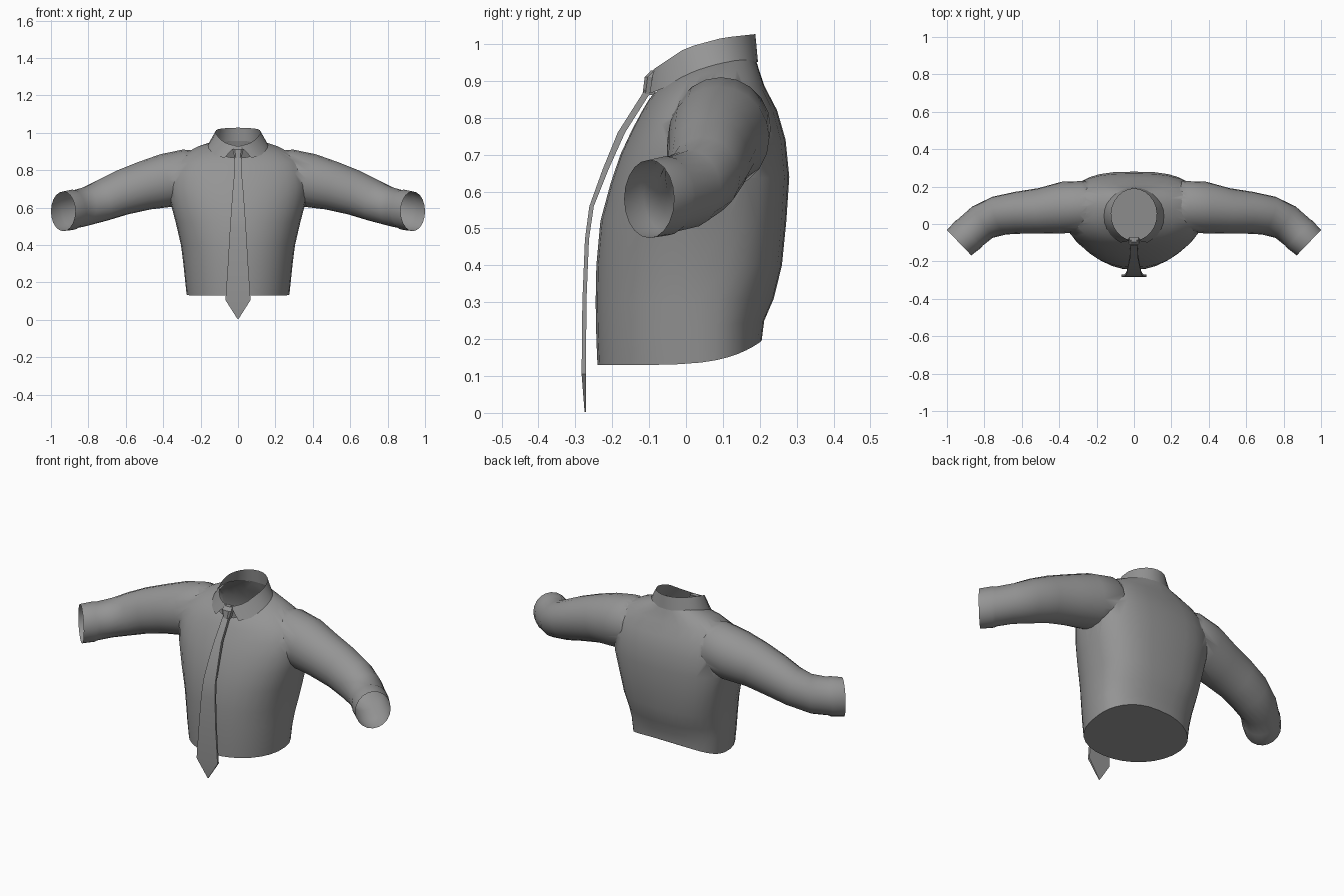
import bpy, bmesh, math
from mathutils import Vector

if "Cube" in bpy.data.objects:
    bpy.data.objects.remove(bpy.data.objects["Cube"])

grey = bpy.data.materials.new("shirt grey")
grey.diffuse_color = (0.30, 0.30, 0.30, 1)
grey.use_nodes = True
grey.node_tree.nodes["Principled BSDF"].inputs["Base Color"].default_value = grey.diffuse_color


def smooth(ob, angle):
    bpy.ops.object.select_all(action='DESELECT')
    ob.select_set(True)
    bpy.context.view_layer.objects.active = ob
    bpy.ops.object.shade_smooth_by_angle(angle=math.radians(angle))


def finish(name, bm, angle=40):
    bmesh.ops.recalc_face_normals(bm, faces=bm.faces[:])
    me = bpy.data.meshes.new(name)
    bm.to_mesh(me)
    bm.free()
    ob = bpy.data.objects.new(name, me)
    bpy.context.collection.objects.link(ob)
    me.materials.append(grey)
    smooth(ob, angle)
    return ob


def loft(bm, rings, closed=True, caps=True):
    vs = [[bm.verts.new(p) for p in r] for r in rings]
    n = len(vs[0])
    for a, b in zip(vs, vs[1:]):
        for i in range(n if closed else n - 1):
            j = (i + 1) % n
            bm.faces.new((a[i], a[j], b[j], b[i]))
    if caps:
        bm.faces.new(vs[0])
        bm.faces.new(vs[-1])
    return vs


def interp(table, t):
    for (a, u), (b, v) in zip(table, table[1:]):
        if t <= b:
            return u + (v - u) * max(0, (t - a) / (b - a))
    return table[-1][1]


# torso: tilted rings (z front, z back, half width, y front, y back, z bulge at sides)
TORSO = [(.13, .195, .275, -.24, .205, 0), (.20, .25, .285, -.243, .212, 0),
         (.30, .31, .293, -.245, .238, 0), (.40, .40, .305, -.243, .26, 0),
         (.52, .52, .333, -.232, .272, 0), (.62, .64, .362, -.205, .28, 0),
         (.70, .74, .372, -.178, .27, 0), (.77, .82, .362, -.145, .247, .005),
         (.82, .885, .315, -.118, .213, .015), (.85, .93, .22, -.10, .198, .028),
         (.865, .955, .145, -.088, .19, .03)]


def torso_ring(k, zf, zb, w, yf, yb, bulge, n=32):
    pts = []
    yc = .04
    for i in range(n):
        a = 2 * math.pi * i / n
        c, s = math.cos(a), math.sin(a)
        e = 2 / 2.1 if s < 0 else 2 / (2.8 if 2 < k < 9 else 2.4)
        x = w * math.copysign(abs(c) ** e, c)
        y = yc + (yb - yc if s > 0 else yc - yf) * math.copysign(abs(s) ** e, s)
        t = min(1, max(0, (y - yf) / (yb - yf)))
        z = zf + (zb - zf) * t ** (5 if k == 0 else 1) + bulge * 4 * t * (1 - t)
        pts.append((x, y, z))
    return pts


bm = bmesh.new()
loft(bm, [torso_ring(k, *r) for k, r in enumerate(TORSO)])
torso = finish("shirt_body", bm)

# sleeves: oval sections (centre, half depth, half height, heading y per x)
SLEEVE = [((.16, .095, .79), .085, .11, 0), ((.26, .095, .772), .135, .138, 0),
          ((.38, .088, .745), .138, .14, -.05), ((.50, .07, .717), .122, .127, -.1),
          ((.62, .06, .68), .113, .117, -.15), ((.72, .045, .64), .107, .108, -.35),
          ((.81, .01, .607), .10, .106, -.65), ((.875, -.045, .59), .097, .103, -.95),
          ((.885, -.054, .588), .10, .108, -.95), ((.935, -.10, .58), .094, .106, -.96)]
for side, label in ((1, "left"), (-1, "right")):
    bm = bmesh.new()
    rings = []
    for c, h, v, m in SLEEVE:
        across = Vector((-m, 1, 0)).normalized()
        lean = Vector((.25 * (c[0] < .8), 0, 1))
        ring = []
        for i in range(20):
            a = 2 * math.pi * i / 20
            p = Vector(c) + across * h * math.cos(a) + lean * v * math.sin(a)
            ring.append((p.x * side, p.y, p.z))
        rings.append(ring)
    loft(bm, rings)
    sleeve = finish(label + "_sleeve", bm)
    # weld the sleeve into the body
    mod = torso.modifiers.new("weld", 'BOOLEAN')
    mod.operation, mod.solver, mod.object = 'UNION', 'EXACT', sleeve
    bpy.context.view_layer.objects.active = torso
    bpy.ops.object.modifier_apply(modifier=mod.name)
    bpy.data.objects.remove(sleeve)

# open the cuffs and the neck hole
bm = bmesh.new()
bm.from_mesh(torso.data)
holes = []
for f in bm.faces:
    c, n = f.calc_center_median(), f.normal
    cuff = abs(abs(c.x) - .935) < .02 and abs(n.x) > .6 and n.y < -.6 and len(f.verts) > 6
    neck = abs(c.x) < .12 and abs(c.y - .05) < .125 and c.z > .85 and n.z > .6 and len(f.verts) > 6
    if cuff or neck:
        holes.append(f)
bmesh.ops.delete(bm, geom=holes, context='FACES')
bm.to_mesh(torso.data)
bm.free()
smooth(torso, 55)

# collar: folded band with two front points, open at the neck
TOP = [(-.09, .93), (0, .99), (.10, 1.017), (.19, 1.027)]
LOW = [(-.115, .86), (-.06, .88), (0, .915), (.10, .95), (.21, .952)]
bm = bmesh.new()
top, low = [], []
N = 24
for i in range(N + 1):
    u = i / N
    a = .1 + u * (2 * math.pi - .2)
    b = .46 + u * (2 * math.pi - .92)
    y = .05 - .138 * math.cos(a)
    top.append((.122 * math.sin(a), y, interp(TOP, y)))
    y = .04 - .155 * math.cos(b)
    low.append((.162 * math.sin(b), y, interp(LOW, y)))
loft(bm, [low, top], closed=False, caps=False)
collar = finish("collar", bm)

# tie blade: (half width, y front, z, thickness)
BLADE = [(.018, -.112, .875, .02), (.022, -.185, .76, .02), (.031, -.226, .66, .016),
         (.038, -.262, .56, .012), (.044, -.274, .47, .011), (.054, -.281, .30, .011),
         (.067, -.283, .105, .012), (.002, -.275, .003, .004)]
bm = bmesh.new()
loft(bm, [[(-w, y, z), (w, y, z), (w, y + t, z), (-w, y + t, z)] for w, y, z, t in BLADE])
finish("tie_blade", bm, 25)

# tie knot
bm = bmesh.new()
KNOT = [(.018, -.118, -.085, .862), (.029, -.112, -.075, .91), (.024, -.095, -.07, .928)]
loft(bm, [[(-w, f + .008, z), (-w * .6, f, z), (w * .6, f, z), (w, f + .008, z), (w, b, z), (-w, b, z)]
          for w, f, b, z in KNOT])
finish("tie_knot", bm, 25)
